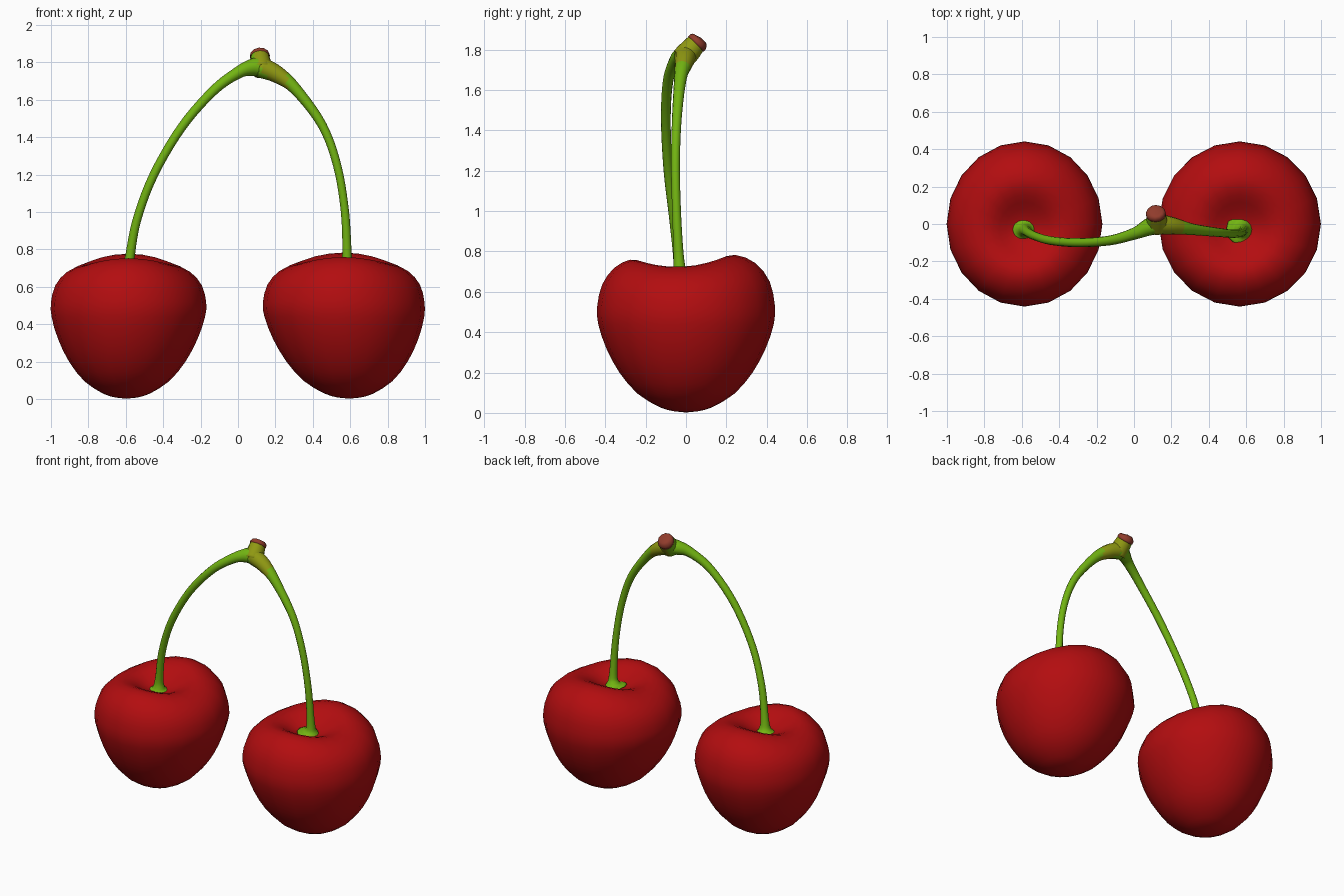
import bpy, bmesh, math
from mathutils import Vector

if "Cube" in bpy.data.objects:
    bpy.data.objects.remove(bpy.data.objects["Cube"])


def material(name, rgb):
    m = bpy.data.materials.new(name)
    m.diffuse_color = (*rgb, 1)
    m.use_nodes = True
    m.node_tree.nodes["Principled BSDF"].inputs["Base Color"].default_value = m.diffuse_color
    return m


RED = material("cherry red", (0.45, 0.004, 0.005))
GREEN = material("stem green", (0.17, 0.46, 0.006))
OLIVE = material("olive", (0.28, 0.32, 0.006))
BROWN = material("red brown", (0.28, 0.045, 0.025))


def spline(pts, steps):
    """Catmull-Rom through tuples of any length."""
    p = [Vector(q) for q in pts]
    p = [2 * p[0] - p[1]] + p + [2 * p[-1] - p[-2]]
    out = []
    for i in range(1, len(p) - 2):
        a, b, c, d = p[i - 1:i + 3]
        for k in range(steps):
            t = k / steps
            out.append(0.5 * (2 * b + (c - a) * t + (2 * a - 5 * b + 4 * c - d) * t * t
                              + (3 * b - a - 3 * c + d) * t ** 3))
    return out + [p[-2]]


def loft(name, rings, start, end, mats, rule=None):
    """Skin rings of points, closing both ends with a fan."""
    bm = bmesh.new()
    vs = [[bm.verts.new(p) for p in r] for r in rings]
    n = len(vs[0])
    a, b = bm.verts.new(start), bm.verts.new(end)
    for j in range(n):
        k = (j + 1) % n
        bm.faces.new((a, vs[0][k], vs[0][j]))
        bm.faces.new((b, vs[-1][j], vs[-1][k]))
        for lo, hi in zip(vs, vs[1:]):
            bm.faces.new((lo[j], lo[k], hi[k], hi[j]))
    bmesh.ops.recalc_face_normals(bm, faces=bm.faces)
    for f in bm.faces:
        f.smooth = True
        if rule:
            f.material_index = rule(f.calc_center_median())
    me = bpy.data.meshes.new(name)
    bm.to_mesh(me)
    bm.free()
    for m in mats:
        me.materials.append(m)
    ob = bpy.data.objects.new(name, me)
    bpy.context.collection.objects.link(ob)
    return ob


# Cherry: revolved profile, squashed in x, rim lower at the sides and higher at the back
PROFILE = [(0.06, 0.008), (0.13, 0.028), (0.24, 0.095), (0.33, 0.20), (0.395, 0.32),
           (0.435, 0.44), (0.44, 0.53), (0.415, 0.64), (0.35, 0.725), (0.26, 0.765),
           (0.18, 0.745), (0.11, 0.70), (0.05, 0.675)]


def cherry(name, cx, rx, segs, lift, lean):
    prof = spline(PROFILE, 2)
    rings = []
    for i, (r, z) in enumerate(prof):
        top = max(0, min(1, (z - 0.45) / 0.3))
        inner = max(0, min(1, (i - 13) / 5)) * (0.44 - r) / 0.44
        ring = []
        for j in range(segs):
            a = 2 * math.pi * j / segs
            c, s = math.cos(a), math.sin(a)
            rim = min(1, r / 0.26)
            dz = top * rim * (0.012 * s - 0.05 * c * c) + lift * top
            ring.append((cx + rx * r / 0.44 * c + lean * (1 - z / 0.5) * (z < 0.5),
                         r * s - 0.04 * inner, z + dz))
        rings.append(ring)
    return loft(name, rings, (cx + lean, 0, 0.002), (cx, -0.035, 0.67 + lift), [RED])


cherry("left_cherry", -0.585, 0.415, 20, 0.0, -0.012)
cherry("right_cherry", 0.565, 0.432, 20, 0.006, 0.03)


def tube(name, pts, mats, rule=None, segs=12, steps=5, cap=0.0):
    """Tapered tube; each point is x, y, z, radius."""
    path = spline(pts, steps)
    pos = [p.to_3d() if len(p) == 3 else Vector(p[:3]) for p in path]
    rings = []
    for i, p in enumerate(pos):
        t = (pos[min(i + 1, len(pos) - 1)] - pos[max(i - 1, 0)]).normalized()
        u = t.cross(Vector((0, 1, 0.01))).normalized()
        v = t.cross(u)
        rings.append([p + path[i][3] * (u * math.cos(2 * math.pi * j / segs)
                                        + v * math.sin(2 * math.pi * j / segs))
                      for j in range(segs)])
    end = pos[-1] + (pos[-1] - pos[-2]).normalized() * cap
    return loft(name, rings, pos[0], end, mats, rule)


# Stems, flared where they enter the fruit and thickened at the joint
tube("left_stem", [
    (-0.587, -0.03, 0.665, 0.065), (-0.585, -0.032, 0.69, 0.038), (-0.578, -0.037, 0.76, 0.026),
    (-0.54, -0.06, 0.96, 0.023), (-0.45, -0.088, 1.20, 0.023), (-0.30, -0.10, 1.455, 0.024),
    (-0.13, -0.088, 1.65, 0.026), (0.0, -0.052, 1.745, 0.032), (0.07, -0.02, 1.772, 0.045),
    (0.12, 0.0, 1.775, 0.055)], [GREEN])
tube("right_stem", [
    (0.575, -0.03, 0.67, 0.085), (0.58, -0.03, 0.695, 0.042), (0.583, -0.035, 0.76, 0.026),
    (0.572, -0.047, 1.0, 0.022), (0.53, -0.052, 1.25, 0.022), (0.45, -0.045, 1.465, 0.024),
    (0.31, -0.028, 1.655, 0.031), (0.21, -0.01, 1.735, 0.046), (0.12, 0.0, 1.775, 0.057)],
    [GREEN, OLIVE],
    lambda c: 1 if (c.z > 1.5 and c.x < 0.265 and c.x + 0.7 * (c.z - 1.8) > 0.10) or c.z < 0.682 else 0)

# Knob at the joint, leaning back, with a brown cut end
tube("stem_knob", [(0.125, -0.018, 1.755, 0.058), (0.122, 0.015, 1.79, 0.057),
                   (0.118, 0.042, 1.822, 0.052), (0.117, 0.062, 1.843, 0.047)],
     [GREEN, OLIVE], lambda c: 1 if c.x > 0.09 else 0, steps=3)
tube("knob_tip", [(0.117, 0.048, 1.827, 0.053), (0.116, 0.060, 1.839, 0.053),
                  (0.115, 0.070, 1.849, 0.043), (0.115, 0.074, 1.854, 0.028)],
     [BROWN], steps=2, cap=0.004)
